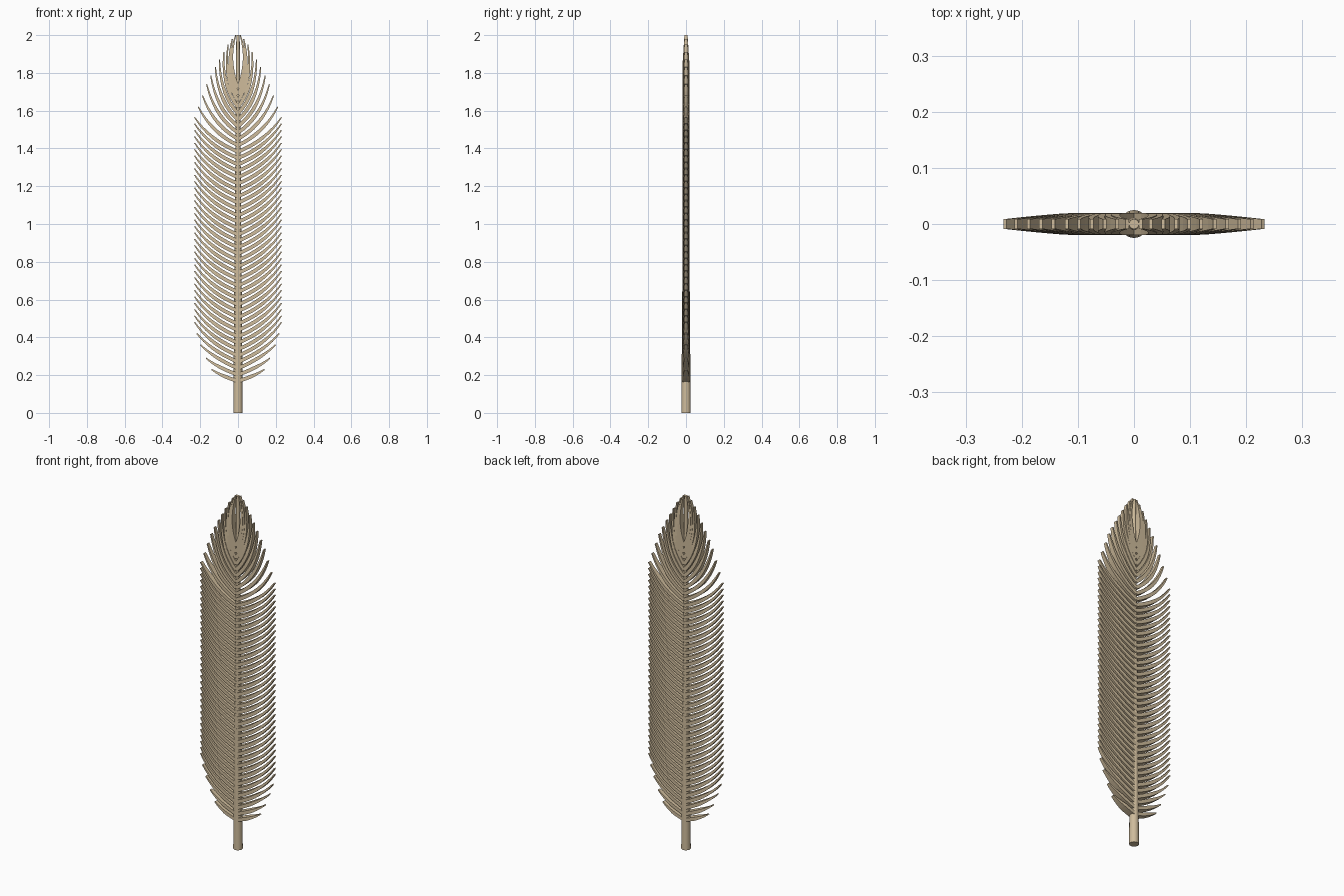
import bpy, bmesh
from mathutils import Vector

if "Cube" in bpy.data.objects:
    bpy.data.objects.remove(bpy.data.objects["Cube"])

mat = bpy.data.materials.new("tan")
mat.diffuse_color = (0.62, 0.5, 0.33, 1)
mat.use_nodes = True
mat.node_tree.nodes["Principled BSDF"].inputs["Base Color"].default_value = mat.diffuse_color


def finish(name, bm):
    bmesh.ops.recalc_face_normals(bm, faces=bm.faces[:])
    me = bpy.data.meshes.new(name)
    bm.to_mesh(me)
    bm.free()
    ob = bpy.data.objects.new(name, me)
    bpy.context.collection.objects.link(ob)
    me.materials.append(mat)
    return ob


def lerp(a, b, t):
    return a + (b - a) * t


# Tapered central shaft
bm = bmesh.new()
bmesh.ops.create_cone(bm, cap_ends=True, segments=16, radius1=0.025,
                      radius2=0.009, depth=2.0)
bmesh.ops.translate(bm, vec=(0, 0, 1), verts=bm.verts[:])
shaft = finish("shaft", bm)
bpy.context.view_layer.objects.active = shaft
shaft.select_set(True)
bpy.ops.object.shade_smooth_by_angle()


# One barb: rectangular section swept on a quadratic curve, thinning to the tip
def barb(bm, root, ctrl, tip, segs=9):
    rings = []
    for k in range(segs + 1):
        t = k / segs
        p = root * (1 - t) ** 2 + ctrl * 2 * t * (1 - t) + tip * t * t
        d = ((ctrl - root) * (1 - t) + (tip - ctrl) * t).normalized()
        n = Vector((-d.z, 0, d.x))
        f = max(0, (t - 0.42) / 0.58)
        hw, hy = lerp(0.0095, 0.003, f), lerp(0.0195, 0.0085, f)
        rings.append([bm.verts.new(p + n * a * hw + Vector((0, b * hy, 0)))
                      for a, b in ((-1, -1), (1, -1), (1, 1), (-1, 1))])
    for r, s in zip(rings, rings[1:]):
        for i in range(4):
            j = (i + 1) % 4
            bm.faces.new((r[i], r[j], s[j], s[i]))
    bm.faces.new(rings[0])
    bm.faces.new(rings[-1])


# Tip outlines of the short lower barbs and of the converging top barbs
low = [(0.14, 0.23), (0.17, 0.29), (0.198, 0.36), (0.218, 0.42)]
top = [(0.21, 1.62), (0.188, 1.68), (0.166, 1.74), (0.144, 1.785), (0.12, 1.83),
       (0.098, 1.87), (0.075, 1.91), (0.052, 1.95), (0.03, 1.98), (0.012, 2.0)]
mid_n = 33
mid = [(0.23, lerp(0.48, 1.565, i / (mid_n - 1))) for i in range(mid_n)]
tips = low + mid + top

bm = bmesh.new()
for i, (x, z) in enumerate(tips):
    z0 = lerp(0.168, 1.72, i / (len(tips) - 1))
    j = max(0, i - len(low) - mid_n + 1) / len(top)
    cx = min(lerp(0.15, 0.06, j), x * 0.65) if j == 0 else lerp(0.15, 0.06, j)
    dz = min(lerp(0.06, 0.13, j), (z - z0) * 0.45)
    barb(bm, Vector((0, 0, z0)), Vector((cx, 0, z0 + dz)), Vector((x, 0, z)))
barbs = finish("barbs", bm)

# Mirror to the other side
mod = barbs.modifiers.new("mirror", 'MIRROR')
mod.use_axis[0] = True
mod.use_mirror_merge = False
